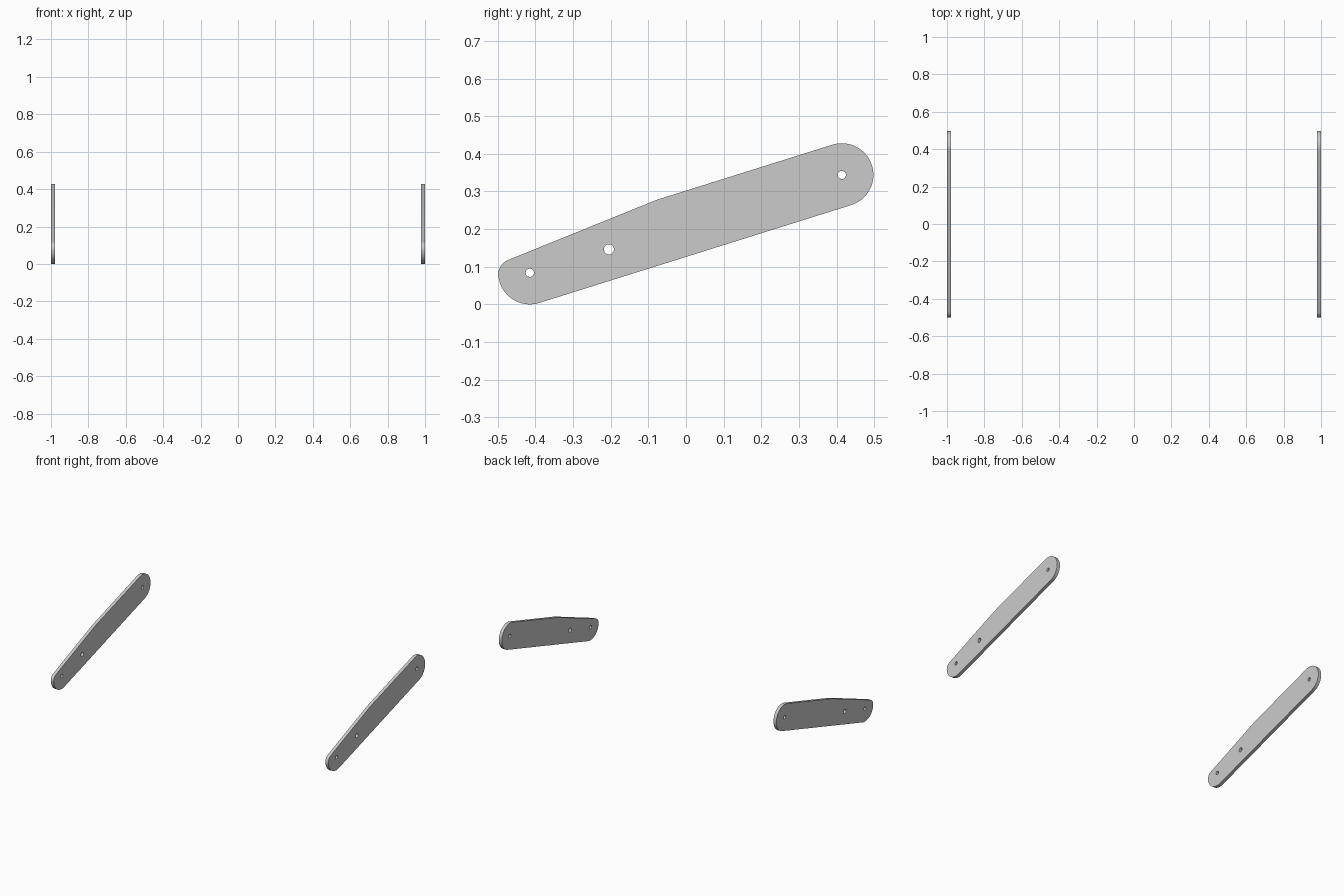
import bpy
from math import sin, cos, pi, radians

if "Cube" in bpy.data.objects:
    bpy.data.objects.remove(bpy.data.objects["Cube"])

THICK = 0.021


def arc(cy, cz, r, a0, a1, n):
    """Points on an arc in the side plane (y, z), angles in degrees."""
    return [(cy + r * cos(radians(a0 + (a1 - a0) * i / n)),
             cz + r * sin(radians(a0 + (a1 - a0) * i / n))) for i in range(n + 1)]


def hole(cy, cz, r, n=32):
    return arc(cy, cz, r, 0, 360, n)[:-1]


# Side profile: wide rear end, top kink, small fillet, front end
rear = (0.414, 0.344)
front = (-0.415, 0.084)
outline = (arc(*rear, 0.084, -72.6, 107.4, 32)
           + [(-0.077, 0.278)]
           + arc(-0.457, 0.079, 0.042, 112, 187, 14)
           + arc(*front, 0.084, 187, 287.4, 20)[1:])
loops = [outline,
         hole(*rear, 0.011),
         hole(*front, 0.011),
         hole(-0.205, 0.146, 0.0135)]


def make_arm(name, x):
    """Flat plate with through holes, extruded along x."""
    curve = bpy.data.curves.new(name, 'CURVE')
    curve.dimensions = '2D'
    curve.fill_mode = 'BOTH'
    curve.extrude = THICK / 2
    for pts in loops:
        s = curve.splines.new('POLY')
        s.points.add(len(pts) - 1)
        for p, (y, z) in zip(s.points, pts):
            p.co = (y, z, 0, 1)
        s.use_cyclic_u = True
    ob = bpy.data.objects.new(name, curve)
    bpy.context.collection.objects.link(ob)
    ob.location.x = x
    ob.rotation_euler = (pi / 2, 0, pi / 2)
    bpy.ops.object.select_all(action='DESELECT')
    ob.select_set(True)
    bpy.context.view_layer.objects.active = ob
    bpy.ops.object.convert(target='MESH')
    bpy.ops.object.shade_smooth_by_angle(angle=radians(30))


# Left and right arms
for name, side in (("left_arm", -1), ("right_arm", 1)):
    make_arm(name, side * (1 - THICK / 2))
